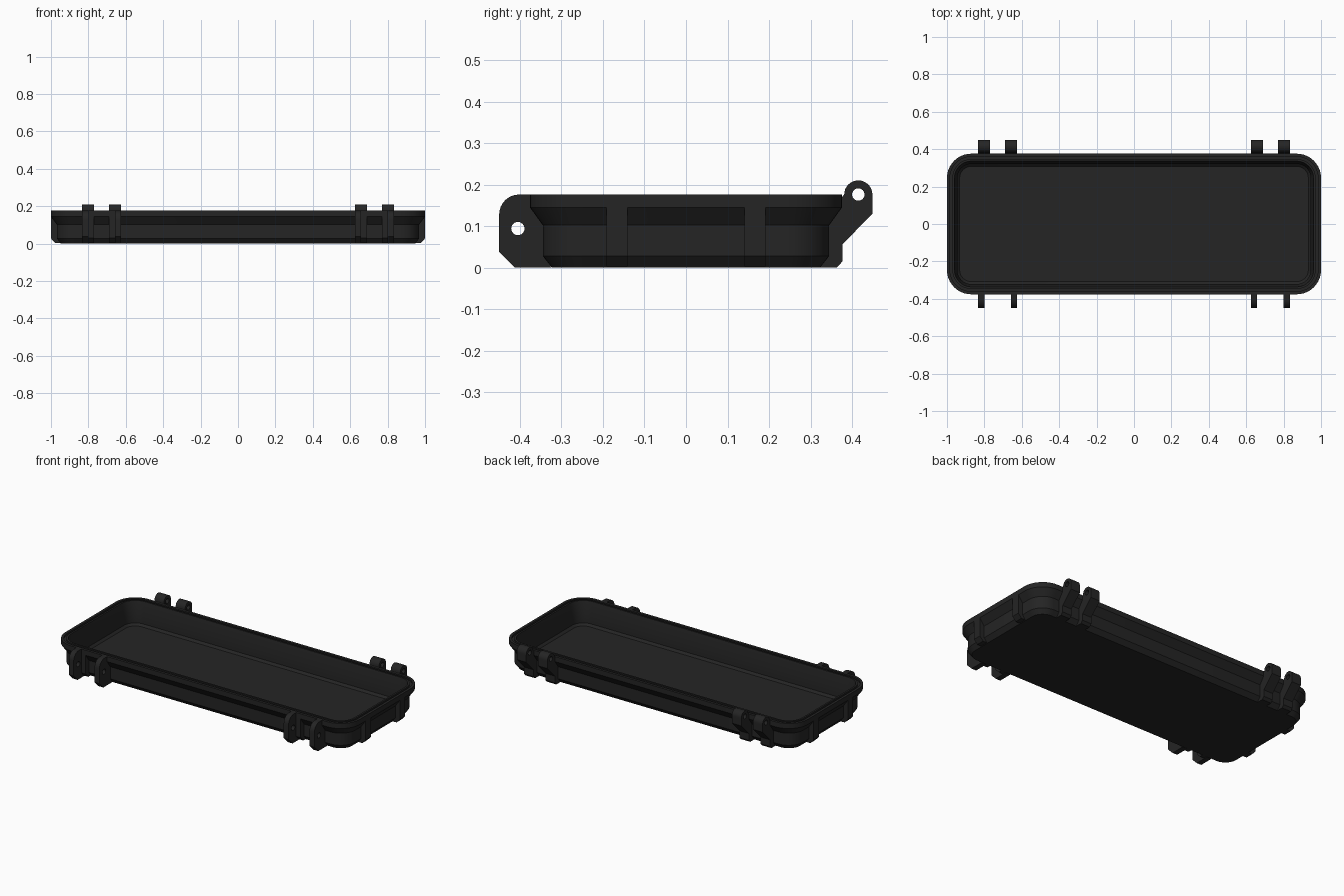
import bpy, bmesh, math
from mathutils import Matrix

if "Cube" in bpy.data.objects:
    bpy.data.objects.remove(bpy.data.objects["Cube"])

plastic = bpy.data.materials.new("black_plastic")
plastic.diffuse_color = (0.018, 0.018, 0.018, 1)
plastic.use_nodes = True
plastic.node_tree.nodes["Principled BSDF"].inputs["Base Color"].default_value = plastic.diffuse_color

HX, HY, RAD, SEG = 1.0, 0.376, 0.13, 10


def arc(cx, cy, r, a0, a1, n):
    """Points on an arc, angles in degrees."""
    return [(cx + r * math.cos(math.radians(a0 + (a1 - a0) * i / n)),
             cy + r * math.sin(math.radians(a0 + (a1 - a0) * i / n))) for i in range(n + 1)]


def rounded_rect(off):
    """Rounded rectangle outline moved inward by off."""
    r = RAD - off
    pts = []
    for sx, sy, a in ((1, 1, 0), (-1, 1, 90), (-1, -1, 180), (1, -1, 270)):
        pts += arc(sx * (HX - RAD), sy * (HY - RAD), r, a, a + 90, SEG)
    return pts


def finish(name, bm):
    bmesh.ops.recalc_face_normals(bm, faces=bm.faces)
    me = bpy.data.meshes.new(name)
    bm.to_mesh(me)
    bm.free()
    me.materials.append(plastic)
    ob = bpy.data.objects.new(name, me)
    bpy.context.collection.objects.link(ob)
    bpy.ops.object.select_all(action='DESELECT')
    ob.select_set(True)
    bpy.context.view_layer.objects.active = ob
    bpy.ops.object.shade_smooth_by_angle(angle=math.radians(25))
    return ob


def plate(name, outline, x, width, hole=None, turn=0):
    """Extrude a (y, z) outline along x, with an optional round hole."""
    cu = bpy.data.curves.new(name, 'CURVE')
    cu.dimensions, cu.fill_mode, cu.extrude = '2D', 'BOTH', width / 2
    for pts in [outline] + ([arc(*hole, 0, 345, 23)] if hole else []):
        sp = cu.splines.new('POLY')
        sp.points.add(len(pts) - 1)
        for p, (u, v) in zip(sp.points, pts):
            p.co = (u, v, 0, 1)
        sp.use_cyclic_u = True
    tmp = bpy.data.objects.new(name + "_tmp", cu)
    bpy.context.collection.objects.link(tmp)
    bpy.context.view_layer.update()
    me = bpy.data.meshes.new_from_object(tmp.evaluated_get(bpy.context.evaluated_depsgraph_get()))
    bpy.data.objects.remove(tmp)
    bm = bmesh.new()
    bm.from_mesh(me)
    bpy.data.meshes.remove(me)
    bmesh.ops.remove_doubles(bm, verts=bm.verts, dist=1e-5)
    to_yz = Matrix(((0, 0, 1, x), (1, 0, 0, 0), (0, 1, 0, 0), (0, 0, 0, 1)))
    bm.transform(Matrix.Rotation(math.radians(turn), 4, 'Z') @ to_yz)
    return finish(name, bm)


# Tray shell: (inward offset, height) from the underside, over the rim, to the floor
section = [(0.053, 0.0), (0.031, 0.028), (0.031, 0.102), (0.0, 0.145), (0.0, 0.176),
           (0.016, 0.176), (0.016, 0.166), (0.029, 0.166), (0.029, 0.176), (0.04, 0.176),
           (0.055, 0.10), (0.055, 0.045), (0.068, 0.032)]
bm = bmesh.new()
rings = [[bm.verts.new((x, y, z)) for x, y in rounded_rect(off)] for off, z in section]
for a, b in zip(rings, rings[1:]):
    for i in range(len(a)):
        j = (i + 1) % len(a)
        bm.faces.new((a[i], a[j], b[j], b[i]))
bm.faces.new(rings[0])
bm.faces.new(rings[-1])
finish("tray", bm)

# Side profiles in (y, z)
latch = (arc(-0.402, 0.128, 0.048, 90, 180, 8)
         + [(-0.45, 0.038), (-0.412, 0.0), (-0.325, 0.0), (-0.34, 0.03),
            (-0.34, 0.105), (-0.37, 0.147), (-0.37, 0.176)])
hinge = (arc(0.415, 0.176, 0.034, 0, 180, 16)
         + [(0.376, 0.17), (0.37, 0.147), (0.34, 0.105), (0.34, 0.03), (0.322, 0.0),
            (0.363, 0.0), (0.377, 0.015), (0.377, 0.056), (0.449, 0.13)])
front_rib = [(-0.37, 0.15), (-0.376, 0.15), (-0.376, 0.03), (-0.35, 0.003),
             (-0.325, 0.003), (-0.34, 0.03), (-0.34, 0.105)]

for side, s in (("left", -1), ("right", 1)):
    for place, ear_x, wide_x in (("inner", 0.642, 0.658), ("outer", 0.817, 0.802)):
        plate(f"latch_ear_{place}_{side}", latch, s * ear_x, 0.033, (-0.405, 0.094, 0.016))
        plate(f"front_rib_{place}_{side}", front_rib, s * wide_x, 0.062)
        plate(f"hinge_lug_{place}_{side}", hinge, s * wide_x, 0.064, (0.415, 0.176, 0.015))

# Stiffening ribs on the two short ends
end_rib = [(-0.985, 0.15), (-1.0, 0.147), (-1.0, 0.028), (-0.977, 0.003),
           (-0.945, 0.003), (-0.96, 0.03), (-0.96, 0.105)]
for side, turn in (("left", -90), ("right", 90)):
    for place, y in (("front", -0.166), ("back", 0.166)):
        plate(f"end_rib_{place}_{side}", end_rib, y, 0.05, turn=turn)
